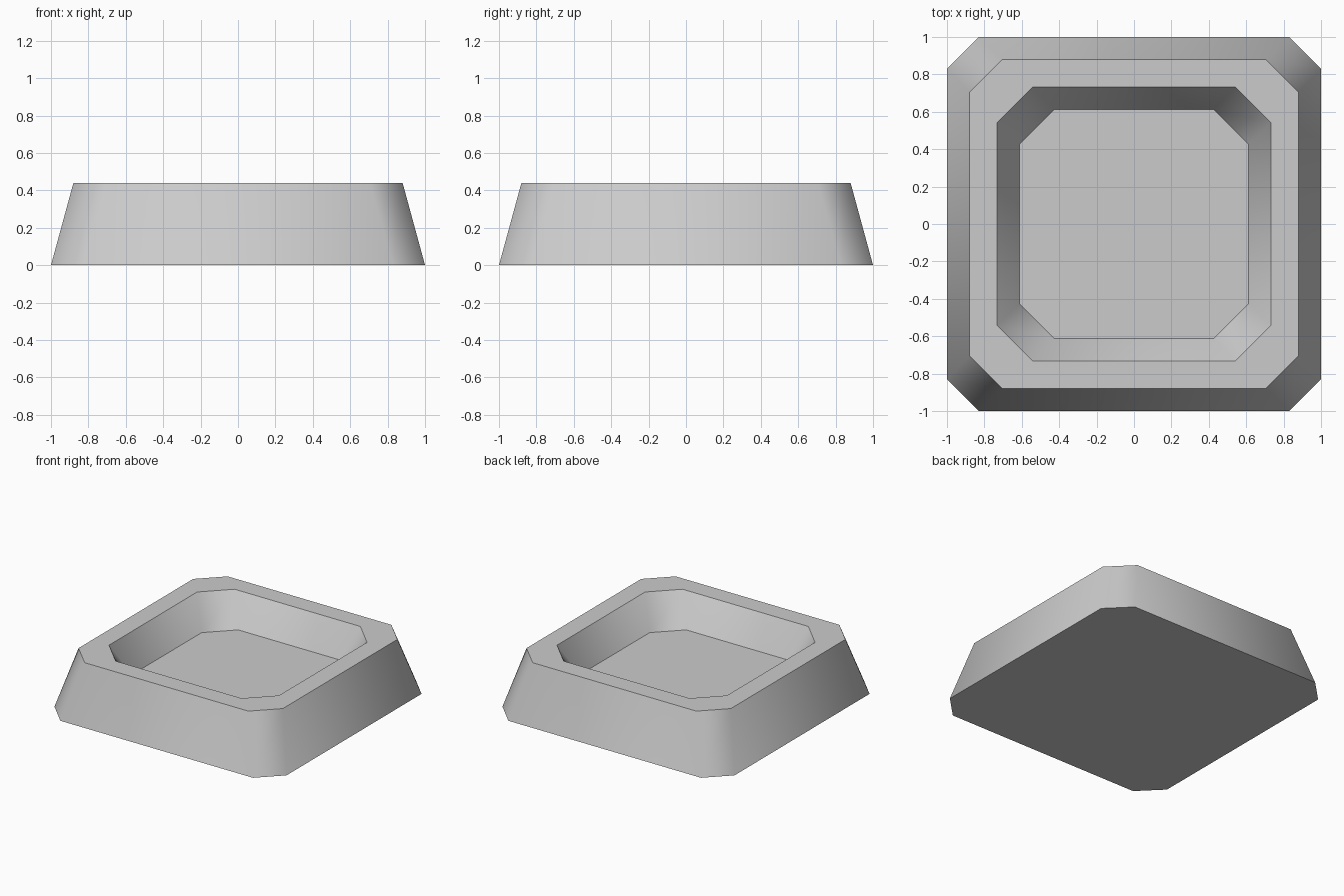
import bpy, bmesh, math

cube = bpy.data.objects.get("Cube")
if cube:
    bpy.data.objects.remove(cube, do_unlink=True)

# Plain grey surface
grey = bpy.data.materials.new("light_grey")
grey.use_nodes = True
colour = (0.6, 0.6, 0.6, 1)
grey.diffuse_color = colour
grey.node_tree.nodes["Principled BSDF"].inputs["Base Color"].default_value = colour


def octagon(bm, half, flat, z):
    """Square ring with cut corners; flat is the half length of each side."""
    ring = []
    for i in range(4):
        c, s = round(math.cos(i * math.pi / 2)), round(math.sin(i * math.pi / 2))
        for x, y in ((half, -flat), (half, flat)):
            ring.append(bm.verts.new((c * x - s * y, s * x + c * y, z)))
    return ring


# Outer foot, outer rim, inner rim and recessed floor
levels = [(1.0, 0.83, 0), (0.88, 0.705, 0.44), (0.732, 0.542, 0.44), (0.612, 0.427, 0.2)]

bm = bmesh.new()
rings = [octagon(bm, *level) for level in levels]
for low, high in zip(rings, rings[1:]):
    for i in range(8):
        j = (i + 1) % 8
        bm.faces.new((low[i], low[j], high[j], high[i]))
bm.faces.new(rings[-1])
bm.faces.new(rings[0][::-1])
bmesh.ops.recalc_face_normals(bm, faces=bm.faces)

mesh = bpy.data.meshes.new("tray_base")
bm.to_mesh(mesh)
bm.free()
mesh.materials.append(grey)
tray = bpy.data.objects.new("tray_base", mesh)
bpy.context.collection.objects.link(tray)

# Soft corners, crisp rim and floor edges
bpy.ops.object.select_all(action="DESELECT")
tray.select_set(True)
bpy.context.view_layer.objects.active = tray
bpy.ops.object.shade_smooth_by_angle(angle=math.radians(52))
